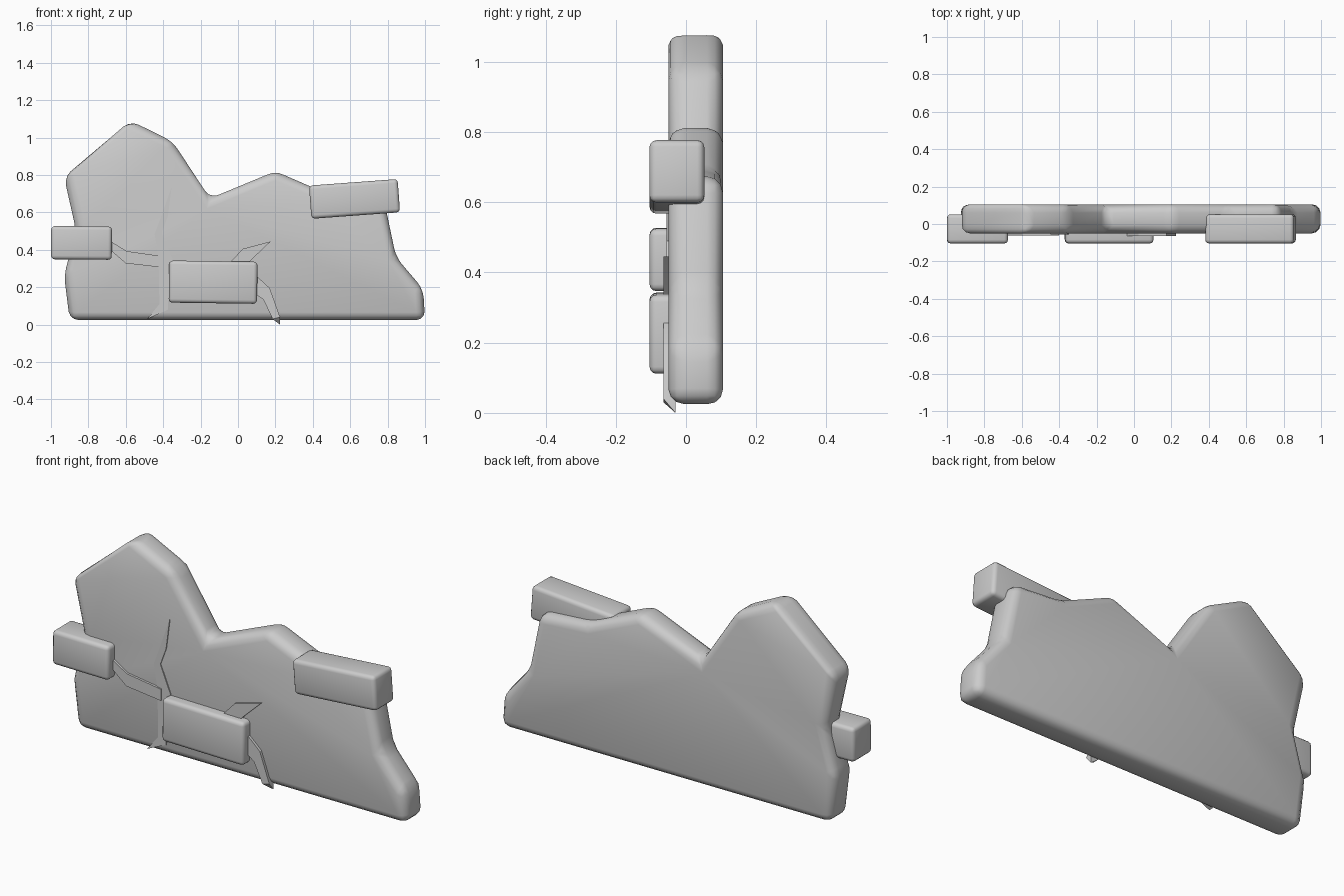
import bpy
import bmesh
import math
from mathutils import Matrix

cube = bpy.data.objects.get("Cube")
if cube:
    bpy.data.objects.remove(cube, do_unlink=True)

stone = bpy.data.materials.new("grey stone")
stone.use_nodes = True
GREY = (0.6, 0.6, 0.6, 1)
stone.diffuse_color = GREY
stone.node_tree.nodes["Principled BSDF"].inputs["Base Color"].default_value = GREY


def finish(name, bm, bevel=0, segments=3, smooth=50):
    """Turn a bmesh into a named, bevelled, smooth-shaded object."""
    bmesh.ops.recalc_face_normals(bm, faces=bm.faces)
    mesh = bpy.data.meshes.new(name)
    bm.to_mesh(mesh)
    bm.free()
    mesh.materials.append(stone)
    obj = bpy.data.objects.new(name, mesh)
    bpy.context.collection.objects.link(obj)
    bpy.ops.object.select_all(action='DESELECT')
    obj.select_set(True)
    bpy.context.view_layer.objects.active = obj
    if bevel:
        mod = obj.modifiers.new("Bevel", 'BEVEL')
        mod.width = bevel
        mod.segments = segments
        mod.limit_method = 'ANGLE'
        mod.angle_limit = math.radians(15)
        bpy.ops.object.modifier_apply(modifier=mod.name)
    bpy.ops.object.shade_smooth_by_angle(angle=math.radians(smooth))
    return obj


def slab(outline, front, back, tip_y=None):
    """Extrude an x-z outline along y; a tip below the wall bends backward."""
    bm = bmesh.new()
    rings = []
    for y in (front, back):
        rings.append([bm.verts.new((x, tip_y if tip_y and z < 0.02 else y, z))
                      for x, z in outline])
    a, b = rings
    bm.faces.new(a)
    bm.faces.new(b[::-1])
    for i in range(len(a)):
        j = (i + 1) % len(a)
        bm.faces.new((a[j], a[i], b[i], b[j]))
    bmesh.ops.remove_doubles(bm, verts=bm.verts, dist=0.0001)
    bmesh.ops.triangulate(bm, faces=[f for f in bm.faces if len(f.verts) > 4])
    return bm


# Broken wall with a jagged top
wall = [(-0.9, 0.025), (1.0, 0.025), (0.99, 0.19), (0.845, 0.36),
        (0.78, 0.67), (0.5, 0.69), (0.2, 0.82), (-0.15, 0.675),
        (-0.35, 0.98), (-0.575, 1.09), (-0.93, 0.79), (-0.865, 0.5),
        (-0.93, 0.265)]
finish("broken_wall", slab(wall, -0.05, 0.105), bevel=0.045)

# Protruding bricks: centre x, centre z, width, height, tilt
bricks = {"left_end_brick": (-0.837, 0.437, 0.325, 0.178, -0.5),
          "middle_brick": (-0.133, 0.227, 0.472, 0.225, -0.8),
          "upper_brick": (0.623, 0.672, 0.475, 0.178, 4.2)}
for name, (x, z, w, h, tilt) in bricks.items():
    bm = bmesh.new()
    bmesh.ops.create_cube(bm, size=1, matrix=(
        Matrix.Translation((x, -0.026, z))
        @ Matrix.Rotation(math.radians(-tilt), 4, 'Y')
        @ Matrix.Diagonal((w, 0.156, h, 1))))
    finish(name, bm, bevel=0.02, segments=3)

# Raised cracks across the front
upright = [(-0.355, 0.735), (-0.42, 0.553), (-0.446, 0.484), (-0.425, 0.36),
           (-0.42, 0.11), (-0.485, 0.03), (-0.375, 0.08), (-0.365, 0.3),
           (-0.35, 0.35), (-0.408, 0.49), (-0.375, 0.58)]
finish("upright_crack", slab(upright, -0.055, -0.03), smooth=20)

side = [(-0.72, 0.47), (-0.595, 0.393), (-0.4, 0.365), (-0.4, 0.305),
        (-0.6, 0.328), (-0.72, 0.43)]
finish("side_crack", slab(side, -0.062, -0.03), smooth=20)

branch = [(-0.06, 0.3), (-0.035, 0.34), (0.025, 0.405), (0.175, 0.445),
          (0.075, 0.35), (0.03, 0.3)]
finish("branch_crack", slab(branch, -0.064, -0.03), smooth=20)

lower = [(0.05, 0.29), (0.105, 0.255), (0.17, 0.195), (0.225, 0.04),
         (0.225, 0.0), (0.185, 0.03), (0.135, 0.135), (0.05, 0.19)]
finish("lower_crack", slab(lower, -0.064, -0.03, tip_y=-0.03), smooth=20)
